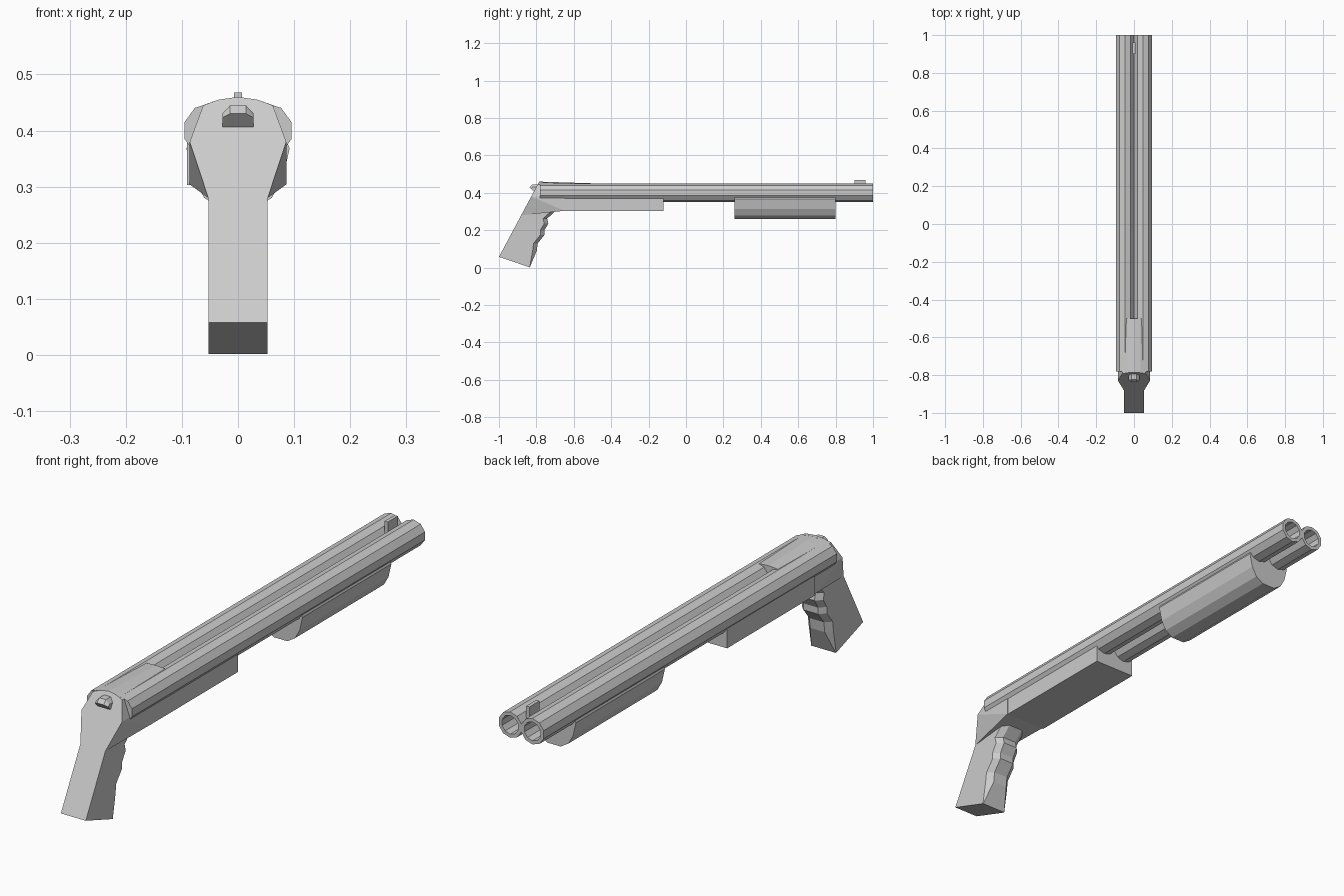
import bpy, bmesh, math
from mathutils import Vector

if "Cube" in bpy.data.objects:
    bpy.data.objects.remove(bpy.data.objects["Cube"])


def finish(name, bm):
    bmesh.ops.recalc_face_normals(bm, faces=bm.faces)
    mesh = bpy.data.meshes.new(name)
    bm.to_mesh(mesh)
    bm.free()
    ob = bpy.data.objects.new(name, mesh)
    bpy.context.collection.objects.link(ob)
    return ob


def loft(name, sections):
    """Skin a list of equal-length rings and cap both ends."""
    bm = bmesh.new()
    rings = [[bm.verts.new(p) for p in s] for s in sections]
    n = len(rings[0])
    for a, b in zip(rings, rings[1:]):
        for i in range(n):
            j = (i + 1) % n
            bm.faces.new((a[i], a[j], b[j], b[i]))
    bm.faces.new(rings[0])
    bm.faces.new(rings[-1])
    return finish(name, bm)


def hull(name, half):
    """Convex solid from points mirrored across x = 0."""
    bm = bmesh.new()
    for x, y, z in half:
        for s in (-1, 1):
            bm.verts.new((s * x, y, z))
    res = bmesh.ops.convex_hull(bm, input=bm.verts)
    loose = [v for v in bm.verts if not v.link_faces]
    bmesh.ops.delete(bm, geom=loose, context='VERTS')
    bmesh.ops.dissolve_limit(bm, angle_limit=0.01, verts=bm.verts, edges=bm.edges)
    return finish(name, bm)


def box(name, x0, x1, y0, y1, z0, z1):
    return loft(name, [[(x0, y, z0), (x1, y, z0), (x1, y, z1), (x0, y, z1)] for y in (y0, y1)])


def mirrored(half):
    """Full outline from right-hand (x, z) points, first to last going up to the middle."""
    return half + [(-x, z) for x, z in reversed(half) if x > 0]


def back_y(z):
    """Sloping line shared by the grip back and the rear plate."""
    return -0.785 - (0.46 - z) / 1.87


# Twin ten-sided barrels with open bores
def ring(cx, r, y):
    return [(cx + r * math.cos(math.radians(18 + 36 * i)), y,
             0.40 + r * math.sin(math.radians(18 + 36 * i))) for i in range(10)]


for side, cx in (("left", -0.0475), ("right", 0.0475)):
    loft(side + "_barrel", [ring(cx, 0.05, -0.78), ring(cx, 0.05, 1.0),
                            ring(cx, 0.036, 1.0), ring(cx, 0.036, 0.6)])

# Front sight
box("front_sight", -0.007, 0.007, 0.90, 0.96, 0.40, 0.468)

# Rear plate closing the barrels
plate = mirrored([(0.086, 0.38), (0.062, 0.445), (0.035, 0.455), (0, 0.46)])
loft("rear_plate", [[(x, back_y(z), z) for x, z in plate],
                    [(x, -0.772, z) for x, z in plate]])

# Curved cover over the breech, tapering forwards
cover = mirrored([(0.06, 0.42), (0.063, 0.445), (0.035, 0.455), (0, 0.46)])
front = mirrored([(0.06, 0.42), (0.064, 0.441), (0.035, 0.449), (0, 0.451)])
loft("breech_cover", [[(x, -0.784, z) for x, z in cover],
                      [(x, -0.50, z) for x, z in front]])

# Thumb lever on the rear plate
hull("thumb_lever", [(0.028, -0.812, 0.405), (0.028, -0.798, 0.43), (0.014, -0.79, 0.445),
                     (0.028, -0.829, 0.423), (0.014, -0.836, 0.43), (0.028, -0.82, 0.43),
                     (0.014, -0.822, 0.445)])

# Receiver block under the barrels
box("receiver_block", -0.091, 0.085, -0.65, -0.12, 0.303, 0.385)

# Neck blending the receiver into the grip
hull("neck", [(0.053, back_y(0.28), 0.28), (0.053, -0.725, 0.297), (0.03, -0.70, 0.30),
              (0.086, back_y(0.38), 0.38), (0.086, -0.65, 0.38), (0.086, -0.65, 0.304)])

# Grip with finger grooves: (front y, front z, back z, chamfer)
levels = [(-0.835, 0.002, 0.058, 0.001), (-0.798, 0.09, 0.11, 0.022),
          (-0.793, 0.13, 0.15, 0.022), (-0.757, 0.175, 0.18, 0.022),
          (-0.757, 0.20, 0.205, 0.022), (-0.736, 0.235, 0.23, 0.022),
          (-0.742, 0.262, 0.255, 0.022), (-0.70, 0.302, 0.285, 0.022)]
rings = []
for fy, fz, bz, c in levels:
    by = back_y(bz)
    rings.append([(-0.053, by, bz), (0.053, by, bz), (0.053, fy - c, fz), (0.053 - c, fy, fz),
                  (c - 0.053, fy, fz), (-0.053, fy - c, fz)])
loft("grip", rings)

# Rounded fore-end
fore = [(0.028, 0.26), (0.06, 0.28), (0.08, 0.315), (0.092, 0.368), (0.085, 0.385)]
outline = fore + [(-x, z) for x, z in reversed(fore)]
loft("fore_end", [[(x, y, z) for x, z in outline] for y in (0.26, 0.80)])
